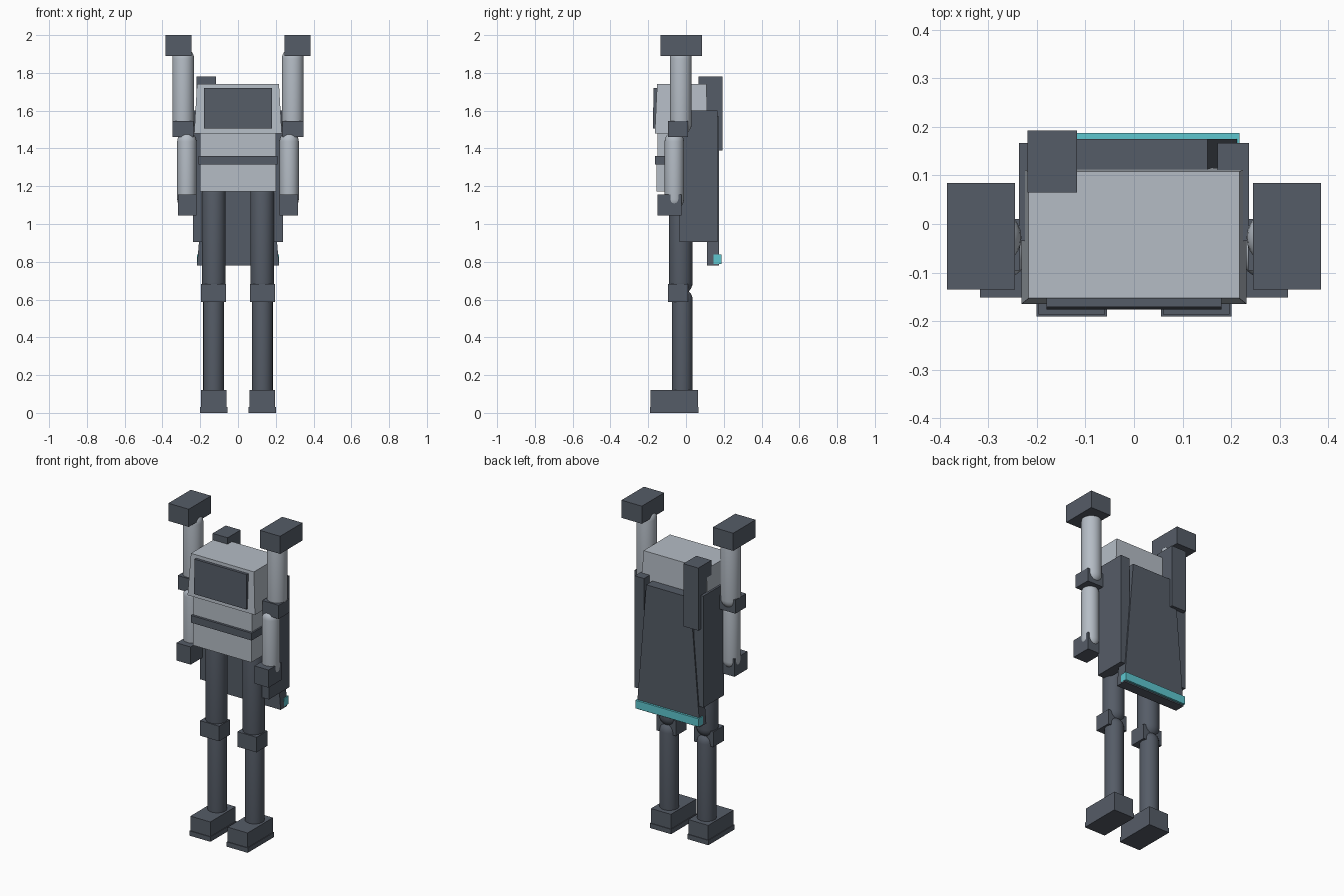
import bpy, bmesh, math

if "Cube" in bpy.data.objects:
    bpy.data.objects.remove(bpy.data.objects["Cube"])


def material(name, rgb):
    m = bpy.data.materials.new(name)
    m.diffuse_color = (*rgb, 1)
    m.use_nodes = True
    m.node_tree.nodes["Principled BSDF"].inputs["Base Color"].default_value = m.diffuse_color
    return m


DARK = material("dark slate", (0.091, 0.107, 0.135))
LIGHT = material("pale grey", (0.46, 0.505, 0.56))
TEAL = material("teal", (0.112, 0.565, 0.624))


def finish(name, bm, mat):
    bmesh.ops.recalc_face_normals(bm, faces=bm.faces)
    mesh = bpy.data.meshes.new(name)
    bm.to_mesh(mesh)
    bm.free()
    mesh.materials.append(mat)
    ob = bpy.data.objects.new(name, mesh)
    bpy.context.collection.objects.link(ob)
    return ob


def box(name, mat, x, y, z, top_x=None, top_y=None):
    """Box from ranges; top_x / top_y give a different range at the top."""
    bm = bmesh.new()
    bmesh.ops.create_cube(bm, size=1)
    for v in bm.verts:
        up = v.co.z > 0
        rx = top_x if up and top_x else x
        ry = top_y if up and top_y else y
        v.co = (rx[v.co.x > 0], ry[v.co.y > 0], z[up])
    return finish(name, bm, mat)


def capsule(name, mat, x, y, r, z0, z1, sides=24, rings=6):
    """Upright limb with round ends; z0 and z1 are the ends of the straight part."""
    arc = [math.pi / 2 * i / rings for i in range(rings + 1)]
    prof = [(r * math.sin(a), z0 - r * math.cos(a)) for a in arc]
    prof += [(r * math.cos(a), z1 + r * math.sin(a)) for a in arc]
    bm = bmesh.new()
    vs = [bm.verts.new((x + p, y, z)) for p, z in prof]
    es = [bm.edges.new(pair) for pair in zip(vs, vs[1:])]
    bmesh.ops.spin(bm, geom=vs + es, cent=(x, y, 0), axis=(0, 0, 1),
                   angle=math.tau, steps=sides, use_duplicate=False)
    bmesh.ops.remove_doubles(bm, verts=bm.verts, dist=1e-4)
    for f in bm.faces:
        f.smooth = True
    return finish(name, bm, mat)


# Head and visor
box("head", LIGHT, (-0.232, 0.232), (-0.165, 0.115), (1.48, 1.74),
    (-0.217, 0.217), (-0.153, 0.108))
box("visor", DARK, (-0.18, 0.18), (-0.176, -0.14), (1.505, 1.72),
    (-0.18, 0.18), (-0.171, -0.14))

# Torso
box("chest", LIGHT, (-0.2, 0.2), (-0.15, 0.11), (1.34, 1.49))
box("belt", DARK, (-0.21, 0.21), (-0.165, 0.115), (1.315, 1.36))
box("abdomen", LIGHT, (-0.2, 0.2), (-0.155, 0.11), (1.172, 1.33))

# Back plate, glowing strip and shoulder pack
box("back_plate", DARK, (-0.217, 0.217), (0.11, 0.175), (0.78, 1.57),
    (-0.152, 0.152))
box("back_strip", TEAL, (-0.217, 0.217), (0.145, 0.188), (0.788, 0.838))
box("shoulder_pack", DARK, (-0.22, -0.117), (0.065, 0.193), (1.39, 1.78))


def mirrored(x, s):
    return tuple(sorted((s * x[0], s * x[1])))


for s, side in ((-1, "left"), (1, "right")):
    # Side panels of the back
    box(side + "_side_panel", DARK, mirrored((0.172, 0.237), s),
        (-0.035, 0.167), (0.905, 1.6))

    # Raised arm
    box(side + "_hand", DARK, mirrored((0.245, 0.385), s), (-0.135, 0.085), (1.89, 2.0))
    capsule(side + "_forearm", LIGHT, s * 0.29, -0.028, 0.058, 1.53, 1.875)
    box(side + "_elbow", DARK, mirrored((0.235, 0.348), s), (-0.096, 0.01), (1.46, 1.545))
    capsule(side + "_upper_arm", LIGHT, s * 0.271, -0.062, 0.051, 1.13, 1.437)
    box(side + "_shoulder", DARK, mirrored((0.22, 0.317), s), (-0.152, -0.025), (1.045, 1.155))

    # Leg
    capsule(side + "_thigh", DARK, s * 0.128, -0.028, 0.063, 0.69, 1.16)
    box(side + "_knee", DARK, mirrored((0.063, 0.195), s), (-0.096, 0.01), (0.588, 0.682))
    capsule(side + "_shin", DARK, s * 0.129, -0.02, 0.055, 0.09, 0.60)
    box(side + "_foot", DARK, mirrored((0.06, 0.197), s), (-0.187, 0.063), (0.02, 0.121))
    box(side + "_sole", DARK, mirrored((0.056, 0.201), s), (-0.191, 0.067), (0.0, 0.03))
